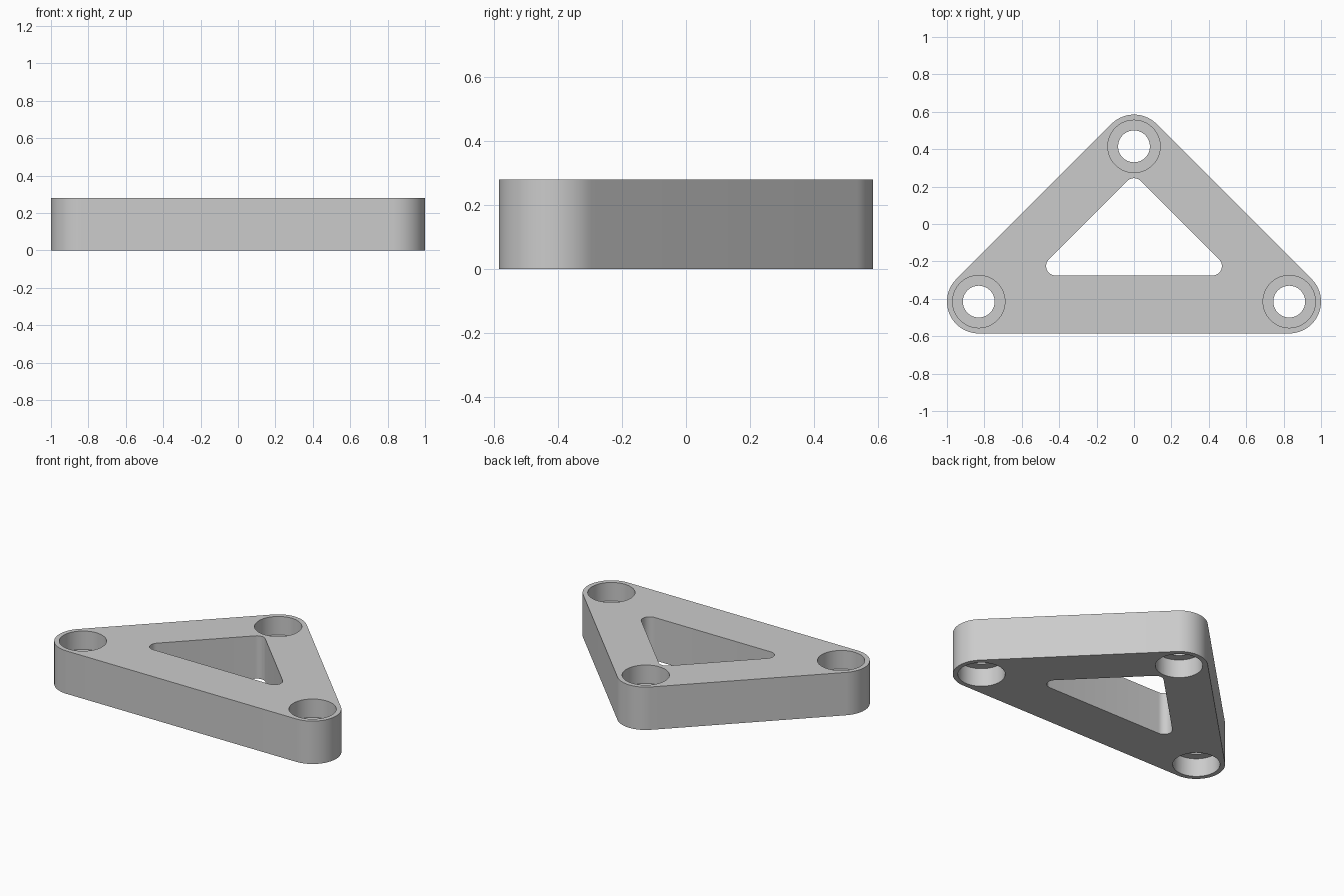
import bpy, bmesh, math

HEIGHT = 0.28
CORNERS = [(-0.83, -0.415), (0.83, -0.415), (0.0, 0.415)]
WINDOW = [(-0.42, -0.225), (0.42, -0.225), (0.0, 0.195)]

old = bpy.data.objects.get("Cube")
if old:
    bpy.data.objects.remove(old)

grey = bpy.data.materials.new("plain grey")
grey.use_nodes = True
grey.diffuse_color = (0.6, 0.6, 0.6, 1)
grey.node_tree.nodes["Principled BSDF"].inputs["Base Color"].default_value = (0.6, 0.6, 0.6, 1)


def rounded_outline(centres, radius, steps=24):
    """Counter-clockwise outline wrapped round equal circles at the centres."""
    points = []
    count = len(centres)
    for i, (x, y) in enumerate(centres):
        px, py = centres[i - 1]
        nx, ny = centres[(i + 1) % count]
        start = math.atan2(y - py, x - px) - math.pi / 2
        end = math.atan2(ny - y, nx - x) - math.pi / 2
        sweep = (end - start) % math.tau
        for k in range(steps + 1):
            a = start + sweep * k / steps
            points.append((x + radius * math.cos(a), y + radius * math.sin(a)))
    return points


def circle(centre, radius, steps=64):
    return [(centre[0] + radius * math.cos(math.tau * k / steps),
             centre[1] + radius * math.sin(math.tau * k / steps)) for k in range(steps)]


def prism(name, outlines, z0, z1):
    """Extrude each closed outline from z0 to z1 into one object."""
    bm = bmesh.new()
    for outline in outlines:
        base = bm.faces.new([bm.verts.new((x, y, z0)) for x, y in outline])
        top = bmesh.ops.extrude_face_region(bm, geom=[base])["geom"]
        moved = [v for v in top if isinstance(v, bmesh.types.BMVert)]
        bmesh.ops.translate(bm, verts=moved, vec=(0, 0, z1 - z0))
    bmesh.ops.recalc_face_normals(bm, faces=bm.faces)
    mesh = bpy.data.meshes.new(name)
    bm.to_mesh(mesh)
    bm.free()
    mesh.materials.append(grey)
    obj = bpy.data.objects.new(name, mesh)
    bpy.context.collection.objects.link(obj)
    return obj


# Triangular plate with rounded corners
plate = prism("triangular_plate", [rounded_outline(CORNERS, 0.17)], 0, HEIGHT)

# Central window, through holes and the wider recesses on both faces
recess = [circle(c, 0.14) for c in CORNERS]
cutters = [
    prism("window_cutter", [rounded_outline(WINDOW, 0.05, 12)], -0.1, HEIGHT + 0.1),
    prism("hole_cutter", [circle(c, 0.085) for c in CORNERS], -0.1, HEIGHT + 0.1),
    prism("lower_recess_cutter", recess, -0.1, 0.12),
    prism("upper_recess_cutter", recess, HEIGHT - 0.12, HEIGHT + 0.1),
]
for cutter in cutters:
    cut = plate.modifiers.new(cutter.name, "BOOLEAN")
    cut.operation = "DIFFERENCE"
    cut.solver = "EXACT"
    cut.object = cutter

# Bake the cuts, drop the cutters and smooth the round walls
bpy.ops.object.select_all(action="DESELECT")
plate.select_set(True)
bpy.context.view_layer.objects.active = plate
for cutter in cutters:
    bpy.ops.object.modifier_apply(modifier=cutter.name)
    bpy.data.objects.remove(cutter)
bpy.ops.object.shade_smooth_by_angle(angle=math.radians(30))
